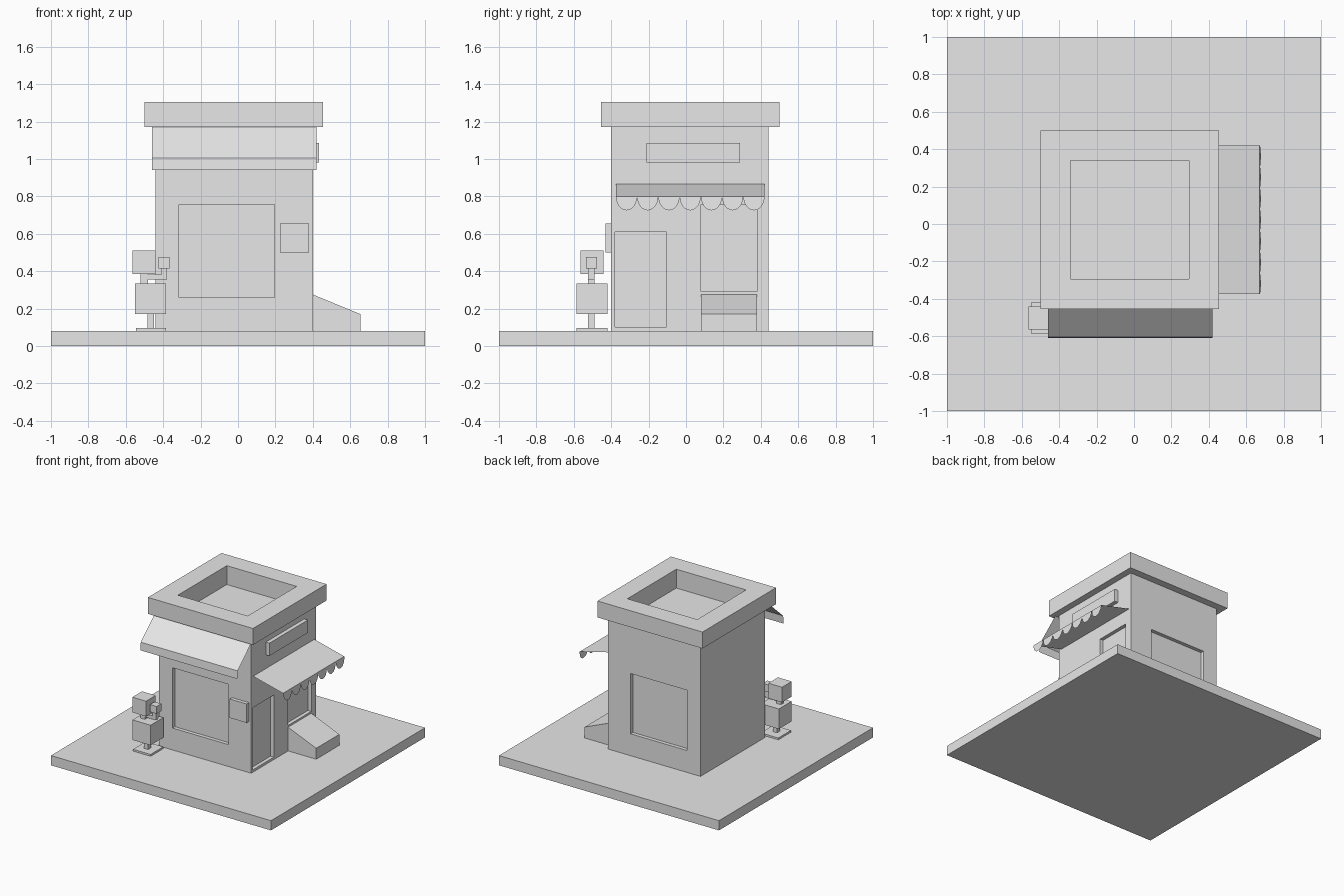
import bpy, bmesh, math

default = bpy.data.objects.get("Cube")
if default:
    bpy.data.objects.remove(default, do_unlink=True)

plaster = bpy.data.materials.new("pale_grey")
plaster.use_nodes = True
grey = (0.8, 0.8, 0.8, 1)
plaster.diffuse_color = grey
plaster.node_tree.nodes["Principled BSDF"].inputs["Base Color"].default_value = grey


def finish(name, bm):
    mesh = bpy.data.meshes.new(name)
    bm.to_mesh(mesh)
    bm.free()
    mesh.materials.append(plaster)
    obj = bpy.data.objects.new(name, mesh)
    bpy.context.collection.objects.link(obj)
    return obj


def box(name, xs, ys, zs):
    bm = bmesh.new()
    for v in bmesh.ops.create_cube(bm, size=1)["verts"]:
        v.co = [lo + (c + 0.5) * (hi - lo) for c, (lo, hi) in zip(v.co, (xs, ys, zs))]
    return finish(name, bm)


def carve(obj, xs, ys, zs):
    """Cut a box-shaped recess and discard the cutter."""
    cutter = box("recess_cutter", xs, ys, zs)
    cutter.hide_render = True
    mod = obj.modifiers.new("recess", "BOOLEAN")
    mod.operation = "DIFFERENCE"
    mod.solver = "EXACT"
    mod.object = cutter
    bpy.context.view_layer.objects.active = obj
    bpy.ops.object.modifier_apply(modifier=mod.name)
    bpy.data.objects.remove(cutter, do_unlink=True)


def sheet(name, polygons):
    """Thin cloth made of separate flat polygons."""
    bm = bmesh.new()
    for points in polygons:
        bm.faces.new([bm.verts.new(p) for p in points])
    bmesh.ops.remove_doubles(bm, verts=bm.verts, dist=0.0005)
    return finish(name, bm)


# Ground and building
box("ground_slab", (-1, 1), (-1, 1), (0, 0.08))
walls = box("walls", (-0.44, 0.40), (-0.40, 0.44), (0.08, 1.17))
cap = box("roof_parapet", (-0.50, 0.455), (-0.455, 0.50), (1.17, 1.305))

# Roof well
for part in (walls, cap):
    carve(part, (-0.34, 0.295), (-0.295, 0.34), (1.15, 1.4))

# Front and back windows, then the side door and side window
depth = 0.03
window_x, window_z = (-0.315, 0.195), (0.26, 0.755)
carve(walls, window_x, (-0.5, -0.40 + depth), window_z)
carve(walls, window_x, (0.44 - depth, 0.5), window_z)
carve(walls, (0.40 - depth, 0.5), (-0.38, -0.105), (0.10, 0.61))
carve(walls, (0.40 - depth, 0.5), (0.08, 0.38), (0.29, 0.755))

# Wall panels
box("side_sign_panel", (0.40, 0.433), (-0.21, 0.29), (0.98, 1.085))
box("front_notice_box", (0.225, 0.38), (-0.43, -0.40), (0.50, 0.655))

# Sloped display stand below the side window
stand = box("display_stand", (0.40, 0.655), (0.08, 0.38), (0.08, 0.275))
for v in stand.data.vertices:
    if v.co.x > 0.6 and v.co.z > 0.2:
        v.co.z = 0.17

# Front awning: sloped cloth with a straight valance
x0, x1 = -0.46, 0.42
profile = [(-0.40, 1.19), (-0.605, 1.005), (-0.61, 0.94)]
sheet("front_awning", [
    [(x0, *a), (x0, *b), (x1, *b), (x1, *a)] for a, b in zip(profile, profile[1:])
])

# Side awning: sloped cloth with a scalloped valance
y0, y1, count, steps = -0.375, 0.42, 7, 12
width = (y1 - y0) / count
edge_x, edge_z, drop = 0.672, 0.80, 0.075
cloth = [[(0.40, y0, 0.867), (edge_x, y0, edge_z), (edge_x, y1, edge_z), (0.40, y1, 0.867)]]
for i in range(count):
    mid = y0 + (i + 0.5) * width
    arc = []
    for s in range(steps + 1):
        a = math.pi * s / steps
        dip = math.sin(a)
        arc.append((edge_x + 0.006 * dip, mid - math.cos(a) * width / 2, edge_z - drop * dip))
    cloth.append(arc)
sheet("side_awning", cloth)

# Clipped block tree
ty = (-0.525, -0.49)
box("tree_base", (-0.545, -0.385), (-0.585, -0.42), (0.08, 0.095))
box("tree_trunk", (-0.485, -0.45), ty, (0.095, 0.18))
box("tree_lower_foliage", (-0.55, -0.385), (-0.585, -0.42), (0.17, 0.335))
box("tree_upper_trunk", (-0.52, -0.48), ty, (0.33, 0.39))
box("tree_branch", (-0.48, -0.38), ty, (0.355, 0.382))
box("tree_branch_tip", (-0.41, -0.38), ty, (0.382, 0.42))
box("tree_upper_foliage", (-0.565, -0.44), (-0.565, -0.44), (0.385, 0.51))
box("tree_small_foliage", (-0.425, -0.365), (-0.535, -0.475), (0.415, 0.475))
